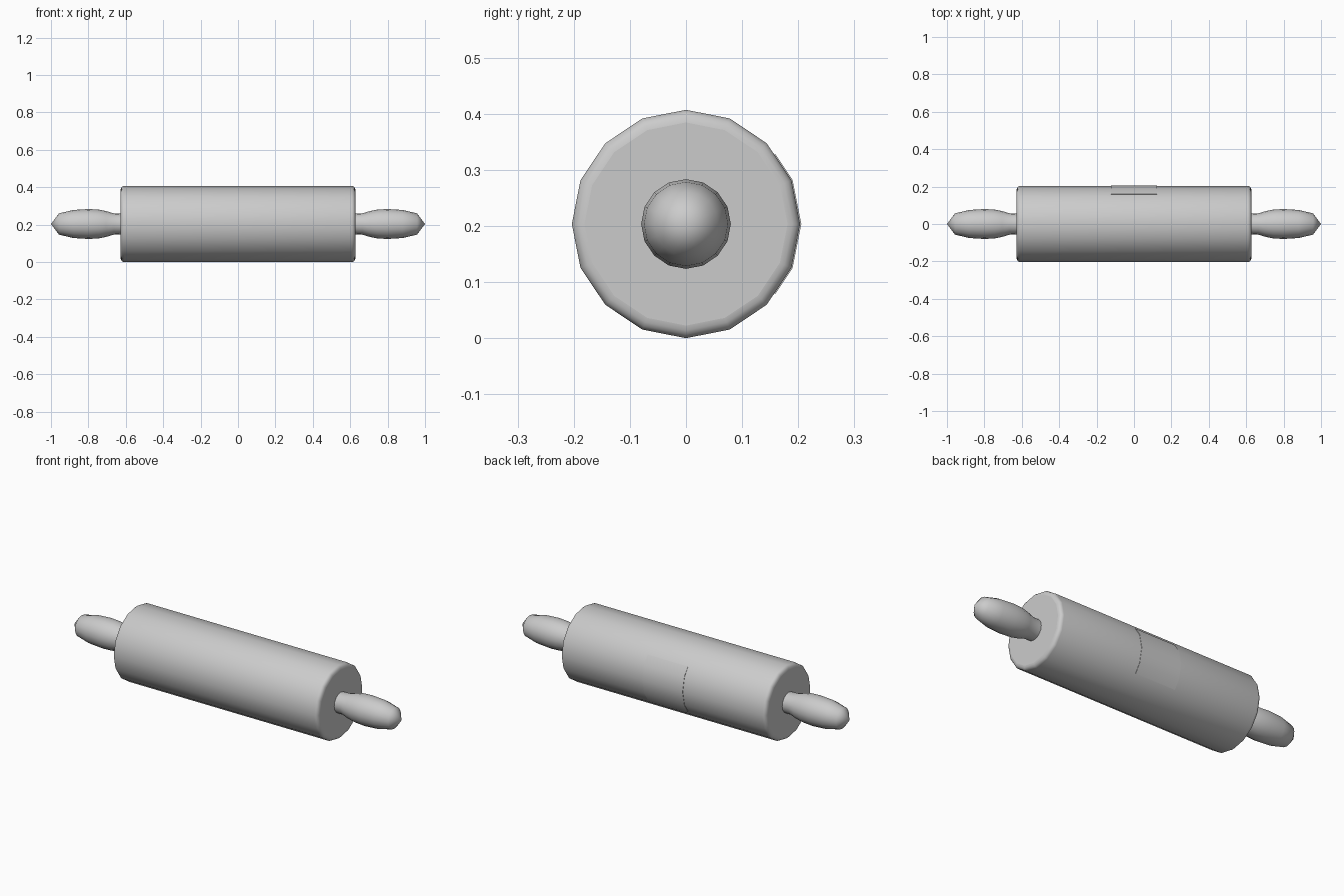
import bpy, bmesh
from math import sin, cos, pi, radians

if "Cube" in bpy.data.objects:
    bpy.data.objects.remove(bpy.data.objects["Cube"])

SIDES = 16
R = 0.2035          # roller radius, also the height of the axis


def finish(name, bm):
    bmesh.ops.remove_doubles(bm, verts=bm.verts, dist=1e-5)
    bmesh.ops.recalc_face_normals(bm, faces=bm.faces)
    for f in bm.faces:
        f.smooth = len(f.verts) <= 4      # end caps stay flat
    mesh = bpy.data.meshes.new(name)
    bm.to_mesh(mesh)
    bm.free()
    obj = bpy.data.objects.new(name, mesh)
    obj.location.z = R
    bpy.context.collection.objects.link(obj)
    return obj


def lathe(name, profile):
    """Revolve (x, radius) points round the x axis, capping open ends."""
    bm = bmesh.new()
    rings = [[bm.verts.new((x, r * cos(2 * pi * i / SIDES), r * sin(2 * pi * i / SIDES)))
              for i in range(SIDES)] for x, r in profile]
    for a, b in zip(rings, rings[1:]):
        for i in range(SIDES):
            j = (i + 1) % SIDES
            bm.faces.new((a[i], a[j], b[j], b[i]))
    for ring, (x, r) in ((rings[0], profile[0]), (rings[-1], profile[-1])):
        if r > 0.001:
            bm.faces.new(ring)
    return finish(name, bm)


# Roller with rounded rims
rim = [(0.608 + 0.02 * sin(t * pi / 8), 0.181 + 0.0225 * cos(t * pi / 8)) for t in range(5)]
lathe("roller", [(-x, r) for x, r in reversed(rim)] + rim)

# Turned handles on both ends
grip = [(0.615, 0.056), (0.665, 0.057), (0.705, 0.069), (0.745, 0.077), (0.80, 0.08),
        (0.88, 0.075), (0.957, 0.057), (1.0, 0.0)]
for side, name in ((1, "handle_right"), (-1, "handle_left")):
    lathe(name, [(side * x, r) for x, r in grip])

# Thin curved plate on the back, following the roller facets
bm = bmesh.new()
edge = cos(radians(11.25)) / cos(radians(38 - 33.75))
rows = []
for deg, k in ((-38, edge), (-22.5, 1), (0, 1), (22.5, 1), (38, edge)):
    a, rows_r = radians(deg), (R * k - 0.004, R * k + 0.002)
    rows.append([bm.verts.new((x, r * cos(a), r * sin(a)))
                 for x, r in ((-0.123, rows_r[0]), (0.123, rows_r[0]),
                              (0.123, rows_r[1]), (-0.123, rows_r[1]))])
for a, b in zip(rows, rows[1:]):
    for i in range(4):
        j = (i + 1) % 4
        bm.faces.new((a[i], a[j], b[j], b[i]))
bm.faces.new(rows[0])
bm.faces.new(rows[-1])
plate = finish("back_plate", bm)
bpy.context.view_layer.objects.active = plate
plate.select_set(True)
bpy.ops.object.shade_smooth_by_angle(angle=radians(35))
